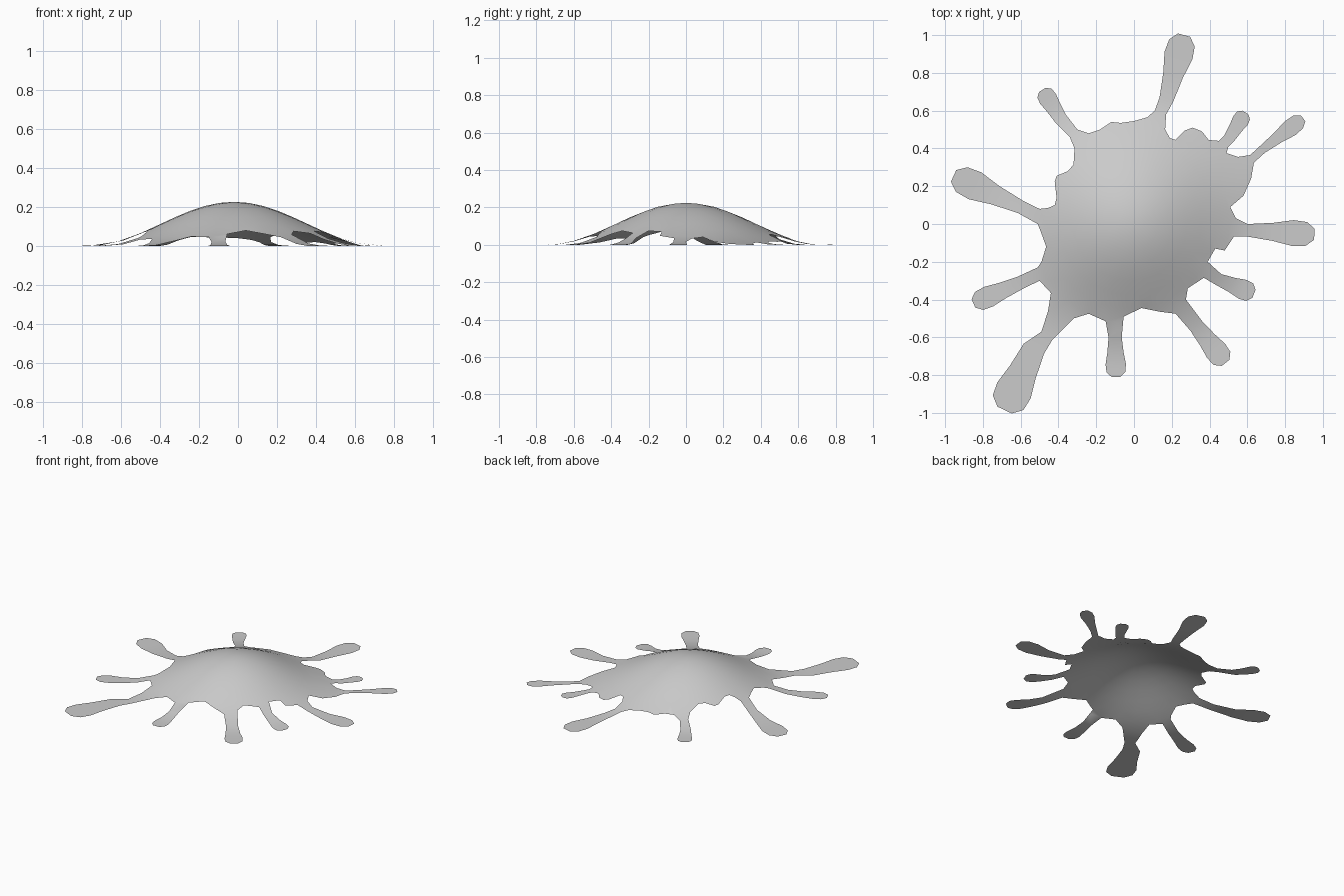
import bpy, bmesh, math
from mathutils import Vector
from mathutils.geometry import delaunay_2d_cdt

if "Cube" in bpy.data.objects:
    bpy.data.objects.remove(bpy.data.objects["Cube"])

# Arms, anticlockwise from +x: neck x, y, tip x, y, neck half width, bulb half width
ARMS = [
    (.60, -.033, .955, -.055, .033, .070),
    (.68, .395, .895, .56, .022, .047),
    (.505, .455, .59, .59, .030, .045),
    (.172, .66, .265, 1.0, .038, .078),
    (-.39, .56, -.485, .71, .035, .050),
    (-.60, .09, -.955, .255, .035, .080),
    (-.60, -.31, -.85, -.42, .035, .058),
    (-.53, -.66, -.685, -.985, .060, .100),
    (-.10, -.60, -.095, -.81, .035, .055),
    (.33, -.54, .485, -.735, .040, .062),
    (.45, -.295, .635, -.37, .032, .055),
]

# Edge of the puddle between each arm and the next
WEBS = [
    [(.54, .03), (.51, .09), (.58, .15), (.62, .24), (.635, .325)],
    [(.615, .365), (.55, .355), (.49, .375), (.50, .41)],
    [(.45, .44), (.395, .445), (.36, .49), (.31, .51), (.27, .495),
     (.22, .445), (.19, .455), (.165, .50), (.17, .58)],
    [(.11, .60), (.07, .565), (0, .545), (-.07, .535), (-.12, .54),
     (-.18, .50), (-.24, .48), (-.30, .50)],
    [(-.34, .46), (-.315, .40), (-.32, .315), (-.35, .28), (-.41, .255),
     (-.42, .225), (-.41, .14), (-.42, .10), (-.455, .085), (-.50, .08)],
    [(-.51, 0), (-.49, -.05), (-.465, -.12), (-.49, -.20), (-.51, -.23)],
    [(-.50, -.30), (-.44, -.365), (-.455, -.46), (-.49, -.57)],
    [(-.43, -.61), (-.32, -.50), (-.24, -.475), (-.15, -.515)],
    [(-.055, -.49), (.04, -.445), (.14, -.465), (.22, -.475)],
    [(.275, -.40), (.285, -.34), (.37, -.285)],
    [(.39, -.20), (.43, -.13), (.48, -.14), (.53, -.065)],
]


def arm_outline(nx, ny, tx, ty, neck, bulb):
    """Right side out to the bulb, round the tip and back down the left."""
    n, t = Vector((nx, ny)), Vector((tx, ty))
    d = t - n
    side = Vector((d.y, -d.x)).normalized()
    profile = [(0, neck), (.38, neck * .6 + bulb * .4), (.68, bulb * .98),
               (.88, bulb * .9), (1, bulb * .42)]
    right = [n + d * f + side * w for f, w in profile]
    left = [n + d * f - side * w for f, w in reversed(profile)]
    return right + left


def height(p):
    """Soft central mound flattening to the ground."""
    r = min(math.hypot(p.x + .02, p.y), .75)
    return .1125 * (1 + math.cos(math.pi * r / .75))


# Splat outline
outline = []
for arm, web in zip(ARMS, WEBS):
    outline += arm_outline(*arm) + [Vector(p) for p in web]

# Rings of inner points carry the mound shape
inner = [Vector((-.02, 0))]
for i in range(1, 8):
    n = 6 * i
    for k in range(n):
        a = 2 * math.pi * k / n
        inner.append(Vector((.075 * i * math.cos(a) - .02, .075 * i * math.sin(a))))

verts, _, faces, *_ = delaunay_2d_cdt(
    outline + inner, [], [list(range(len(outline)))], 1, 1e-5)

# Single open sheet
bm = bmesh.new()
bv = [bm.verts.new((p.x, p.y, height(p))) for p in verts]
for f in faces:
    bm.faces.new([bv[i] for i in f])
bmesh.ops.delete(bm, geom=[v for v in bm.verts if not v.link_faces], context='VERTS')
for f in bm.faces:
    f.normal_update()
    if f.normal.z < 0:
        f.normal_flip()
    f.smooth = True
mesh = bpy.data.meshes.new("splat")
bm.to_mesh(mesh)
bm.free()
bpy.context.collection.objects.link(bpy.data.objects.new("splat", mesh))
